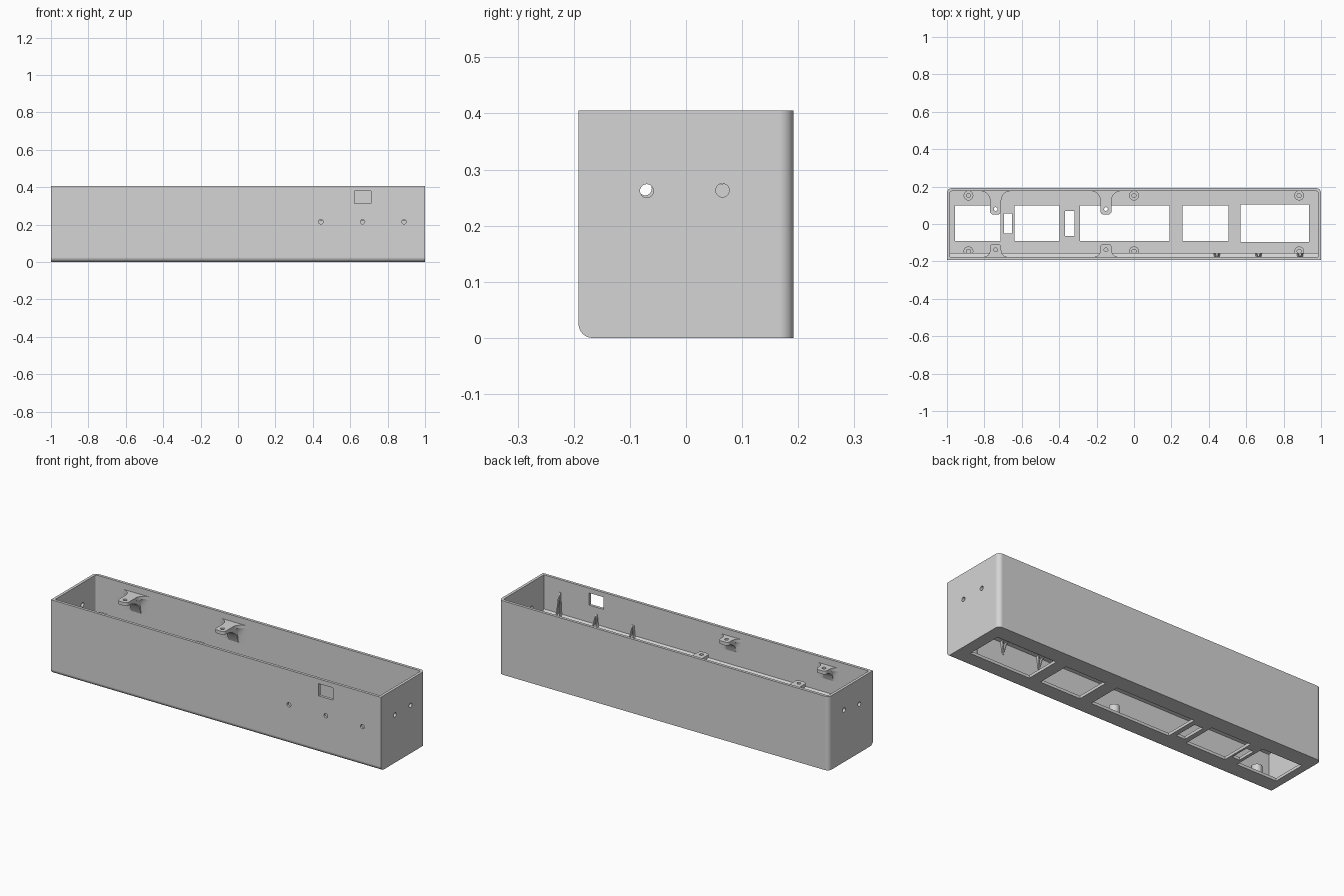
import bpy, bmesh, math
from mathutils import Matrix, Vector

if "Cube" in bpy.data.objects:
    bpy.data.objects.remove(bpy.data.objects["Cube"])

W, D, H, T = 1.0, 0.1915, 0.405, 0.0155   # half width, half depth, height, wall

grey = bpy.data.materials.new("light_grey")
grey.diffuse_color = (0.66, 0.66, 0.665, 1)
grey.use_nodes = True
grey.node_tree.nodes["Principled BSDF"].inputs["Base Color"].default_value = grey.diffuse_color


def finish(name, bm):
    bmesh.ops.recalc_face_normals(bm, faces=bm.faces)
    mesh = bpy.data.meshes.new(name)
    bm.to_mesh(mesh)
    bm.free()
    ob = bpy.data.objects.new(name, mesh)
    bpy.context.collection.objects.link(ob)
    mesh.materials.append(grey)
    return ob


def activate(ob):
    bpy.ops.object.select_all(action='DESELECT')
    ob.select_set(True)
    bpy.context.view_layer.objects.active = ob


def smooth(ob):
    activate(ob)
    bpy.ops.object.shade_smooth_by_angle(angle=math.radians(30))
    mod = ob.modifiers.new("flat_large_faces", 'WEIGHTED_NORMAL')
    mod.weight, mod.keep_sharp = 100, True


def cut(ob, cutter):
    mod = ob.modifiers.new("cut", 'BOOLEAN')
    mod.operation, mod.solver, mod.object = 'DIFFERENCE', 'EXACT', cutter
    activate(ob)
    bpy.ops.object.modifier_apply(modifier="cut")
    bpy.data.objects.remove(cutter)


def box(bm, x0, x1, y0, y1, z0, z1):
    m = Matrix.Translation(((x0 + x1) / 2, (y0 + y1) / 2, (z0 + z1) / 2))
    m = m @ Matrix.Diagonal((x1 - x0, y1 - y0, z1 - z0, 1))
    return bmesh.ops.create_cube(bm, size=1, matrix=m)


def cylinder(bm, center, r, length, axis='Z', sides=24):
    rot = {'Z': Matrix(), 'X': Matrix.Rotation(math.pi / 2, 4, 'Y'),
           'Y': Matrix.Rotation(math.pi / 2, 4, 'X')}[axis]
    bmesh.ops.create_cone(bm, cap_ends=True, segments=sides, radius1=r, radius2=r,
                          depth=length, matrix=Matrix.Translation(center) @ rot)


def prism_x(bm, profile, x0, x1):
    """Extrude a (y, z) profile along x."""
    face = bm.faces.new([bm.verts.new((x0, y, z)) for y, z in profile])
    ext = bmesh.ops.extrude_face_region(bm, geom=[face])
    bmesh.ops.translate(bm, vec=Vector((x1 - x0, 0, 0)),
                        verts=[v for v in ext["geom"] if isinstance(v, bmesh.types.BMVert)])


def rounded_block(name, x, y, z0, z1, r):
    """Block with rounded rear uprights and a rounded lower front edge."""
    bm = bmesh.new()
    box(bm, -x, x, -y, y, z0, z1)
    edges = []
    for e in bm.edges:
        mid = (e.verts[0].co + e.verts[1].co) / 2
        d = e.verts[0].co - e.verts[1].co
        upright = abs(d.z) > 0.01 and mid.y > 0
        low_front = abs(d.x) > 0.01 and mid.y < 0 and mid.z < z0 + 0.01
        if upright or low_front:
            edges.append(e)
    bmesh.ops.bevel(bm, geom=edges, offset=r, segments=8, profile=0.5, affect='EDGES')
    return finish(name, bm)


# Open-topped housing
housing = rounded_block("housing", W, D, 0, H, 0.025)
cut(housing, rounded_block("cavity", W - T, D - T, T, H + 0.1, 0.012))

bm = bmesh.new()
# Floor openings
for x0, x1, y0, y1 in [(-.957, -.713, -.09, .1), (-.696, -.651, -.05, .055),
                       (-.64, -.398, -.09, .1), (-.37, -.317, -.065, .07),
                       (-.29, .19, -.09, .1), (.26, .505, -.09, .1),
                       (.57, .935, -.095, .105)]:
    box(bm, x0, x1, y0, y1, -0.05, 0.05)
# Front window and indicator holes
box(bm, .622, .71, -.25, -.14, .312, .379)
for x in (.443, .666, .888):
    cylinder(bm, (x, -.185, .215), .012, .06, 'Y')
# End wall holes
for x, y, z in [(W, -.07, .262), (W, .065, .263), (-W, -.073, .266), (-W, .06, .285)]:
    cylinder(bm, (x, y, z), .012, .08, 'X')
cut(housing, finish("openings", bm))
smooth(housing)


# Lid tabs with curved undersides, growing out of the long walls
def tab_outline(reach, flare):
    """Half outline mirrored: flared root, straight sides, rounded tip."""
    hw, c = 0.03, 0.018
    half = [(hw + flare, -0.006)]
    for i in range(7):
        a = math.pi / 2 * i / 6
        half.append((hw + flare * (1 - math.sin(a)), flare * (1 - math.cos(a))))
    for i in range(6):
        a = math.pi / 2 * i / 5
        half.append((hw - c + c * math.cos(a), reach - c + c * math.sin(a)))
    return half + [(-x, y) for x, y in reversed(half)]


def tab(name, x, side, reach, flare, drop, hole_y):
    top, under = 0.37, 0.352
    levels = [(top, 1.0), (under, 1.0)]
    for i in range(1, 9):
        t = i / 8
        levels.append((under - drop * (1 - math.sqrt(1 - t * t)), 1 - 0.97 * t))
    bm = bmesh.new()
    rings = []
    for z, s in levels:
        rings.append([bm.verts.new((x + px, side * (D - T - (py * s if py > 0 else py)), z))
                      for px, py in tab_outline(reach, flare)])
    n = len(rings[0])
    for a, b in zip(rings, rings[1:]):
        for i in range(n):
            j = (i + 1) % n
            bm.faces.new((a[i], a[j], b[j], b[i]))
    bm.faces.new(rings[0])
    bm.faces.new(rings[-1])
    ob = finish(name, bm)
    hole = bmesh.new()
    cylinder(hole, (x, hole_y, 0.33), .01, .2)
    cut(ob, finish("tab_hole", hole))
    smooth(ob)


for n, x in enumerate((-.74, -.15)):
    tab(f"back_tab_{n}", x, 1, .125, .05, .085, .08)
    tab(f"front_tab_{n}", x, -1, .07, .035, .06, -.138)

# Hollow screw posts on the floor, beside the long walls
for n, x in enumerate((-.885, 0, .883)):
    for side, y in (("back", .152), ("front", -.146)):
        bm = bmesh.new()
        cylinder(bm, (x, y, .044), .026, .068)
        post = finish(f"{side}_post_{n}", bm)
        hole = bmesh.new()
        cylinder(hole, (x, y, .08), .011, .1)
        cut(post, finish("post_hole", hole))
        smooth(post)

# Narrow ledge with a sloped top along the inside of the front wall
bm = bmesh.new()
prism_x(bm, [(-.18, .192), (-.156, .196), (-.156, .204), (-.168, .210), (-.18, .222)],
        -W + T / 2, W - T / 2)
finish("front_ledge", bm)

# Paired ribs beside each indicator hole, leaning together to points above and below
for n, (x, top) in enumerate([(.443, .275), (.666, .275), (.888, .335)]):
    bm = bmesh.new()
    for s in (-1, 1):
        rings = []
        for z, dx, y in [(.13, .003, -.174), (.175, .008, -.163), (.2, .016, -.156),
                         (.222, .009, -.16), (top, .003, -.174)]:
            rings.append([bm.verts.new((x + s * (dx + ox), yy, z))
                          for ox, yy in ((-.003, -.18), (.003, -.18), (.003, y), (-.003, y))])
        for a, b in zip(rings, rings[1:]):
            for i in range(4):
                j = (i + 1) % 4
                bm.faces.new((a[i], a[j], b[j], b[i]))
        bm.faces.new(rings[0])
        bm.faces.new(rings[-1])
    finish(f"indicator_ribs_{n}", bm)
